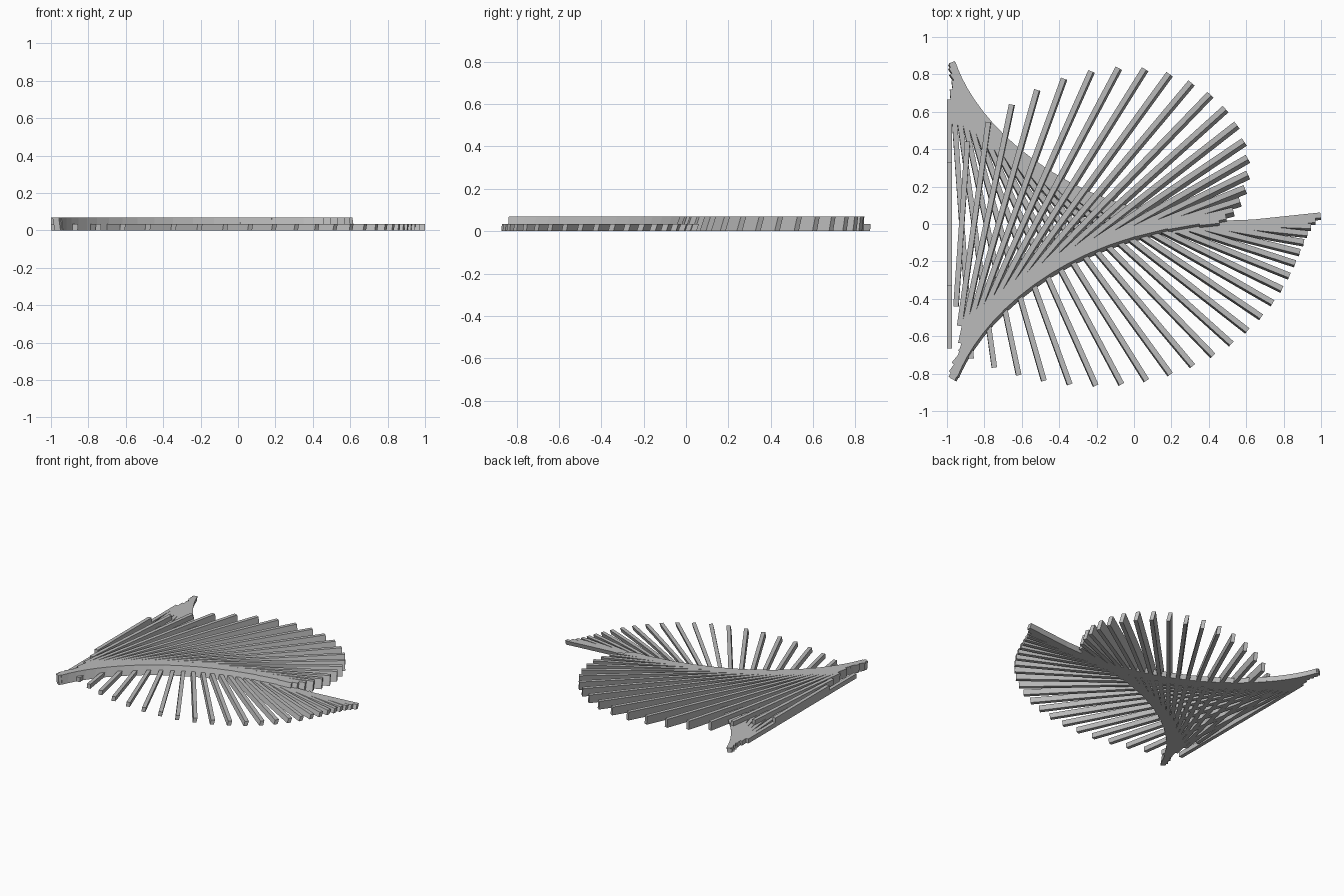
import bpy
import bmesh
from math import sin, cos, radians
from mathutils import Matrix, Vector

old = bpy.data.objects.get("Cube")
if old:
    bpy.data.objects.remove(old, do_unlink=True)

grey = bpy.data.materials.new("light_grey")
grey.use_nodes = True
colour = (0.5, 0.5, 0.5, 1)
grey.diffuse_color = colour
grey.node_tree.nodes["Principled BSDF"].inputs["Base Color"].default_value = colour

SLAT_WIDTH = 0.028
LEAN = 0.35


def add_slat(bm, centre_x, angle, half, height):
    """Straight slat lying on the ground, its section leaning towards +y."""
    along = Vector((cos(angle), sin(angle), 0))
    across = Vector((-sin(angle), cos(angle), 0))
    rise = Vector((0, 0, height)) + across * LEAN * height * cos(angle)
    frame = Matrix((along * 2 * half, across * SLAT_WIDTH, rise)).transposed().to_4x4()
    frame.translation = (centre_x, 0, height / 2)
    bmesh.ops.create_cube(bm, size=1, matrix=frame)


def slat_fan(name, count, turn, height, base, swell):
    """Row of slats whose middles step along x while they turn and change length."""
    bm = bmesh.new()
    for i in range(count):
        half = base + swell * sin(radians(9.75 * i))
        add_slat(bm, -0.987 + 0.0662 * i, turn * radians(90 - 4 * i), half, height)
    bmesh.ops.recalc_face_normals(bm, faces=bm.faces)
    mesh = bpy.data.meshes.new(name)
    bm.to_mesh(mesh)
    bm.free()
    mesh.materials.append(grey)
    obj = bpy.data.objects.new(name, mesh)
    bpy.context.collection.objects.link(obj)


# Tall slats fan to the back, low slats fan to the front
slat_fan("tall_slats", 22, 1, 0.07, 0.33, 0.66)
slat_fan("low_slats", 25, -1, 0.035, 0.665, 0.33)
